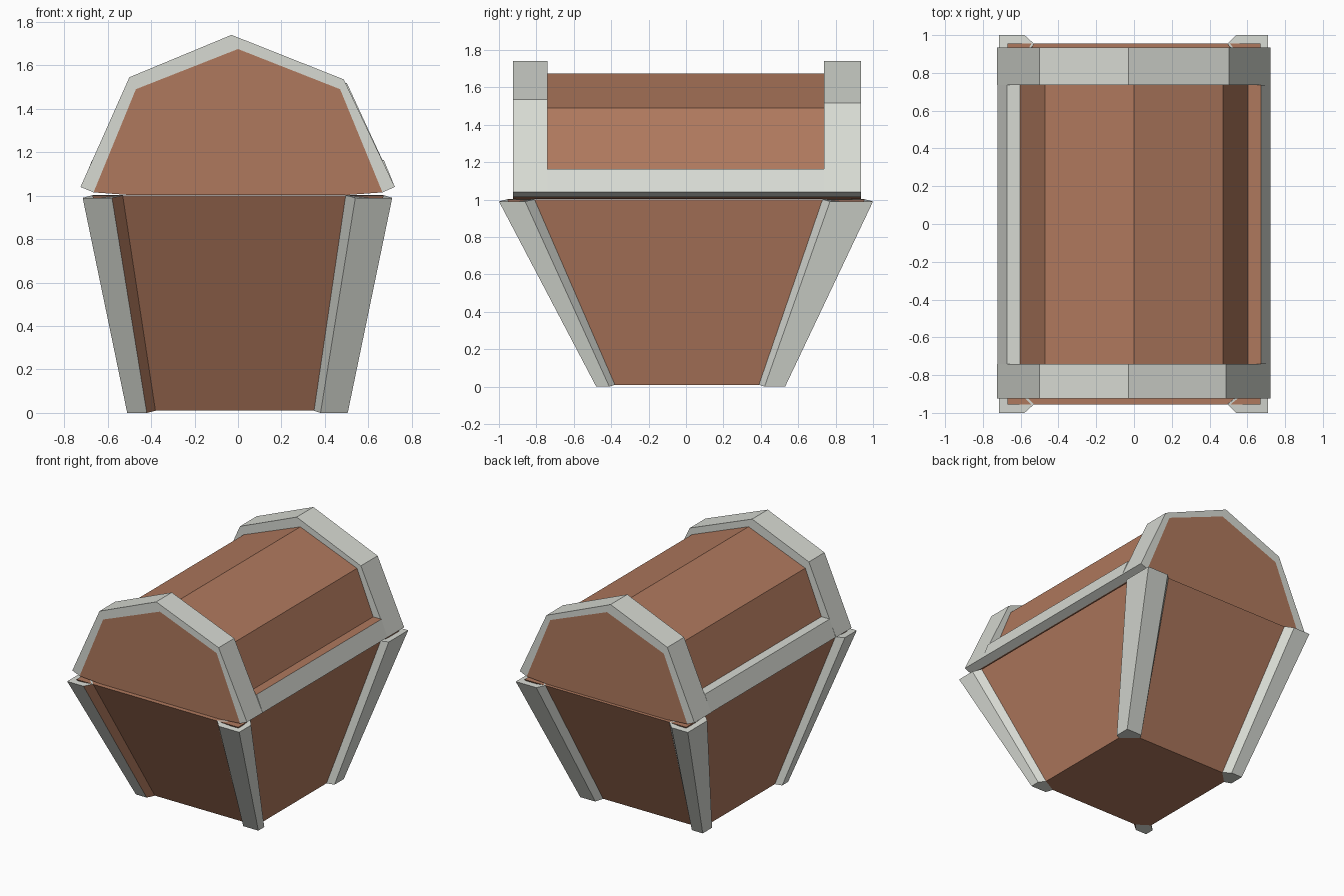
import bpy, bmesh

cube = bpy.data.objects.get("Cube")
if cube:
    bpy.data.objects.remove(cube, do_unlink=True)


def material(name, rgb):
    m = bpy.data.materials.new(name)
    m.use_nodes = True
    m.diffuse_color = (*rgb, 1)
    m.node_tree.nodes["Principled BSDF"].inputs["Base Color"].default_value = (*rgb, 1)
    return m


WOOD = material("brown wood", (0.43, 0.19, 0.11))
TRIM = material("pale grey trim", (0.68, 0.70, 0.65))


def loft(name, ring_a, ring_b, mats, accent=None):
    """Join two matching rings into a closed solid; accent is the side index in the second material."""
    bm = bmesh.new()
    a = [bm.verts.new(p) for p in ring_a]
    b = [bm.verts.new(p) for p in ring_b]
    n = len(a)
    for i in range(n):
        j = (i + 1) % n
        face = bm.faces.new((a[i], a[j], b[j], b[i]))
        face.material_index = int(i == accent)
    bm.faces.new(a[::-1])
    bm.faces.new(b)
    bmesh.ops.recalc_face_normals(bm, faces=bm.faces)
    mesh = bpy.data.meshes.new(name)
    bm.to_mesh(mesh)
    bm.free()
    for m in mats:
        mesh.materials.append(m)
    obj = bpy.data.objects.new(name, mesh)
    bpy.context.collection.objects.link(obj)
    return obj


def extrude_y(name, profile, y0, y1, mats, accent=None):
    return loft(name, [(x, y0, z) for x, z in profile],
                [(x, y1, z) for x, z in profile], mats, accent)


def rect(x0, x1, y0, y1, z):
    return [(x0, y0, z), (x1, y0, z), (x1, y1, z), (x0, y1, z)]


# Tapered body
loft("chest_body", rect(-0.47, 0.46, -0.44, 0.48, 0.01),
     rect(-0.67, 0.67, -0.955, 0.955, 1.0), [WOOD])

# Corner posts: (outer edge, trim edge, edge on the wood, wood surface) at foot and top
X_STEPS = {-1: ((-0.51, -0.42, -0.38, -0.47), (-0.715, -0.58, -0.53, -0.67)),
           1: ((0.505, 0.38, 0.35, 0.46), (0.71, 0.54, 0.495, 0.67))}
Y_STEPS = {-1: ((-0.48, -0.41, -0.38, -0.44), (-1.0, -0.86, -0.81, -0.955)),
           1: ((0.53, 0.42, 0.39, 0.48), (1.0, 0.77, 0.73, 0.955))}


def post_ring(xs, ys, z_out, z_in):
    xo, xt, xw, xb = xs
    yo, yt, yw, yb = ys
    return [(xo, yo, z_out), (xt, yo, z_out), (xw, yb, z_in),
            (xb, yw, z_in), (xo, yt, z_out)]


for sx, side in ((-1, "right"), (1, "left")):
    for sy, end in ((-1, "front"), (1, "back")):
        foot = post_ring(X_STEPS[sx][0], Y_STEPS[sy][0], 0.0, 0.01)
        top = post_ring(X_STEPS[sx][1], Y_STEPS[sy][1], 0.99, 1.002)
        wooden = 1 if (sx, sy) == (-1, -1) else None
        loft(f"{end}_{side}_corner_post", foot, top, [TRIM, WOOD], wooden)

# Faceted lid core
arch = [(-0.665, 1.015), (-0.47, 1.49), (0, 1.675), (0.47, 1.49), (0.665, 1.015)]
extrude_y("lid_panel", arch + [(0.5, 1.003), (-0.5, 1.003)], -0.925, 0.935, [WOOD])

# Arched end bands around the lid
for name, y0, y1, shoulder in (("front_lid_band", -0.925, -0.74, (0.487, 1.535)),
                               ("back_lid_band", 0.737, 0.935, (0.502, 1.517))):
    outer = [(-0.725, 1.04), (-0.5, 1.545), (-0.03, 1.74), shoulder, (0.722, 1.04)]
    extrude_y(name, outer + arch[::-1], y0, y1, [TRIM])

# Lower side rails of the lid, one with a wooden top edge
for s, side in ((-1, "right"), (1, "left")):
    rail = [(0.665, 1.015), (0.722, 1.04), (0.672, 1.163), (0.604, 1.163)]
    extrude_y(f"{side}_lid_rail", [(s * x, z) for x, z in rail], -0.74, 0.737,
              [TRIM, WOOD], 2 if s == 1 else None)
